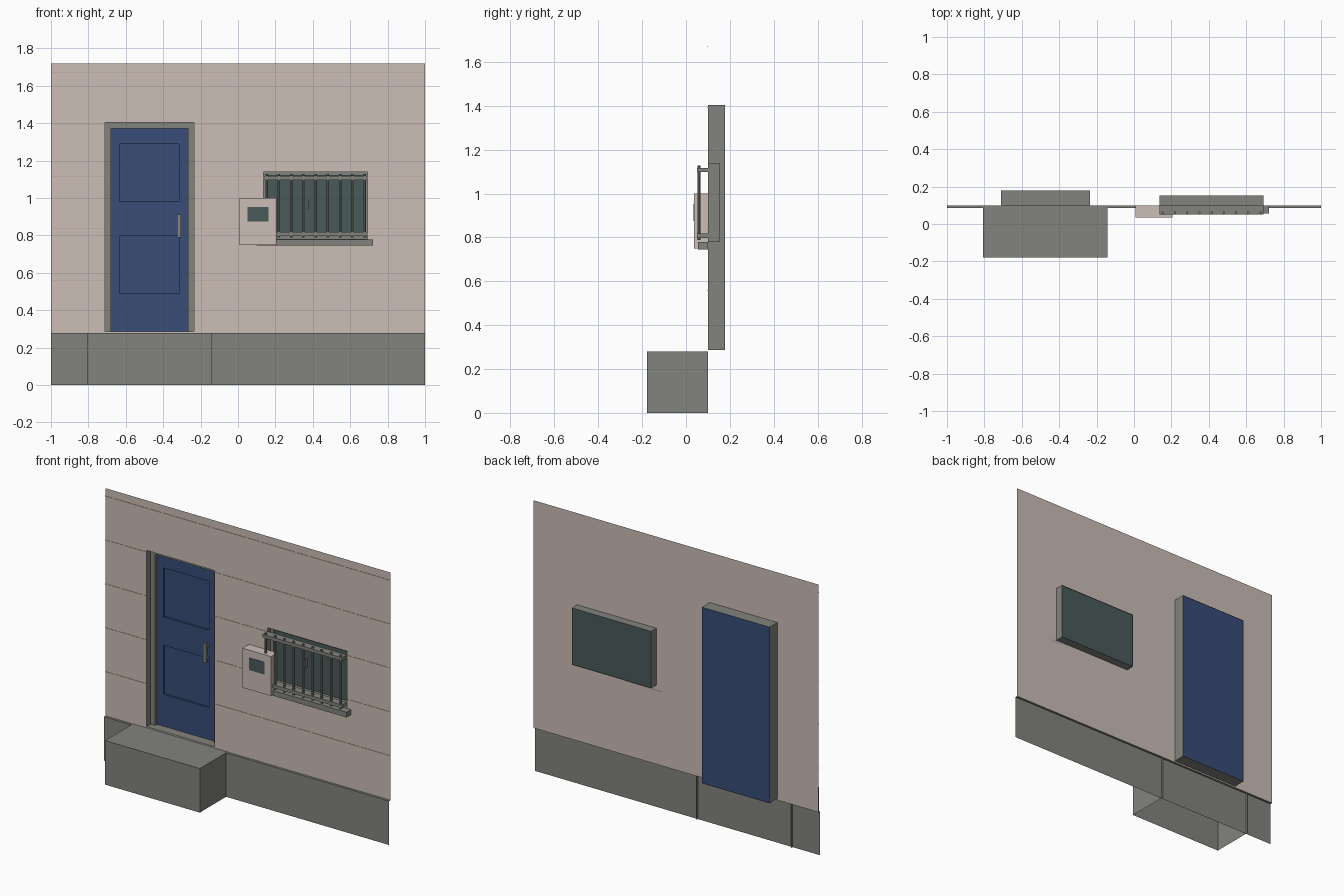
import bpy, bmesh
from mathutils import Matrix, Vector

old = bpy.data.objects.get("Cube")
if old:
    bpy.data.objects.remove(old, do_unlink=True)


def material(name, rgb):
    m = bpy.data.materials.new(name)
    m.use_nodes = True
    m.diffuse_color = (*rgb, 1)
    bsdf = next(n for n in m.node_tree.nodes if n.type == 'BSDF_PRINCIPLED')
    bsdf.inputs["Base Color"].default_value = (*rgb, 1)
    bsdf.inputs["Roughness"].default_value = 0.8
    return m


PLASTER = material("plaster", (0.60, 0.51, 0.47))
GREY = material("stone_grey", (0.225, 0.227, 0.205))
BLUE = material("door_blue", (0.041, 0.074, 0.185))
GLASS = material("dark_glass", (0.067, 0.102, 0.102))
TAN = material("joint_tan", (0.50, 0.38, 0.24))


def finish(name, bm, mat):
    bmesh.ops.remove_doubles(bm, verts=bm.verts, dist=0.0001)
    mesh = bpy.data.meshes.new(name)
    bm.to_mesh(mesh)
    bm.free()
    mesh.materials.append(mat)
    ob = bpy.data.objects.new(name, mesh)
    bpy.context.scene.collection.objects.link(ob)
    return ob


def quad(bm, *points):
    return bm.faces.new([bm.verts.new(p) for p in points])


def add_box(bm, x, y, z):
    size = Vector((x[1] - x[0], y[1] - y[0], z[1] - z[0]))
    mid = Vector((sum(x), sum(y), sum(z))) / 2
    bmesh.ops.create_cube(bm, size=1, matrix=Matrix.Translation(mid) @ Matrix.Diagonal((*size, 1)))


def box(name, mat, x, y, z):
    bm = bmesh.new()
    add_box(bm, x, y, z)
    return finish(name, bm, mat)


def sheet(bm, x, z, y, holes=()):
    """Upright sheet facing the front, with rectangular holes (x range, z range)."""
    xs = sorted({*x, *(v for h in holes for v in h[0])})
    zs = sorted({*z, *(v for h in holes for v in h[1])})
    for x0, x1 in zip(xs, xs[1:]):
        for z0, z1 in zip(zs, zs[1:]):
            cx, cz = (x0 + x1) / 2, (z0 + z1) / 2
            if not any(h[0][0] < cx < h[0][1] and h[1][0] < cz < h[1][1] for h in holes):
                quad(bm, (x0, y, z0), (x1, y, z0), (x1, y, z1), (x0, y, z1))


def tunnel(bm, x, z, y):
    """Four inward-facing sides of an opening."""
    corners = [(x[0], z[0]), (x[1], z[0]), (x[1], z[1]), (x[0], z[1])]
    for (xa, za), (xb, zb) in zip(corners, corners[1:] + corners[:1]):
        quad(bm, (xa, y[0], za), (xb, y[0], zb), (xb, y[1], zb), (xa, y[1], za))


def frame(name, mat, x, z, y, w, bottom=True):
    """Rectangular frame of four (or three) members."""
    bm = bmesh.new()
    add_box(bm, (x[0], x[0] + w), y, z)
    add_box(bm, (x[1] - w, x[1]), y, z)
    add_box(bm, (x[0] + w, x[1] - w), y, (z[1] - w, z[1]))
    if bottom:
        add_box(bm, (x[0] + w, x[1] - w), y, (z[0], z[0] + w))
    return finish(name, bm, mat)


WALL_Y, BASE_Y, BASE_TOP = 0.10, 0.085, 0.278
door_x, door_z = (-0.71, -0.236), (0.287, 1.403)
win_x, win_z = (0.137, 0.693), (0.78, 1.14)

# Plaster wall with door and window openings
bm = bmesh.new()
sheet(bm, (-1, 1), (BASE_TOP, 1.72), WALL_Y, [(door_x, door_z), (win_x, win_z)])
finish("wall", bm, PLASTER)

# Thin horizontal joints, interrupted by the openings
bm = bmesh.new()
for i in range(5):
    z = 0.558 + i * 0.278
    cuts = [-1]
    for ox, oz in ((door_x, door_z), (win_x, win_z)):
        if oz[0] < z < oz[1]:
            cuts += ox
    cuts.append(1)
    for x0, x1 in zip(cuts[::2], cuts[1::2]):
        add_box(bm, (x0, x1), (WALL_Y - 0.002, WALL_Y - 0.0005), (z - 0.002, z + 0.002))
finish("wall_joints", bm, TAN)

# Plinth with a narrow ledge
bm = bmesh.new()
sheet(bm, (-1, 1), (0, BASE_TOP), BASE_Y)
quad(bm, (-1, BASE_Y, BASE_TOP), (1, BASE_Y, BASE_TOP), (1, WALL_Y, BASE_TOP), (-1, WALL_Y, BASE_TOP))
finish("plinth", bm, GREY)

# Door step, open below and behind
bm = bmesh.new()
add_box(bm, (-0.807, -0.143), (-0.178, WALL_Y), (0, BASE_TOP + 0.001))
bm.normal_update()
bmesh.ops.delete(bm, geom=[f for f in bm.faces if f.normal.z < -0.5 or f.normal.y > 0.5], context='FACES')
finish("door_step", bm, GREY)

# Door: reveal, frame, leaf with two sunk panels, handle
bm = bmesh.new()
tunnel(bm, door_x, door_z, (WALL_Y, 0.178))
finish("door_reveal", bm, GREY)
frame("door_frame", GREY, door_x, door_z, (0.14, 0.172), 0.031, bottom=False)
panels = [((-0.634, -0.315), z) for z in ((0.49, 0.80), (0.98, 1.29))]
bm = bmesh.new()
sheet(bm, door_x, door_z, 0.16, panels)
for px, pz in panels:
    tunnel(bm, px, pz, (0.16, 0.17))
    sheet(bm, px, pz, 0.17)
sheet(bm, door_x, door_z, 0.175)
finish("door_leaf", bm, BLUE)
bm = bmesh.new()
add_box(bm, (-0.326, -0.306), (0.115, 0.13), (0.79, 0.913))
for z in (0.81, 0.88):
    add_box(bm, (-0.323, -0.309), (0.13, 0.16), (z, z + 0.014))
finish("door_handle", bm, GREY)

# Window: reveal, frame, glass, catch, sill
bm = bmesh.new()
tunnel(bm, win_x, win_z, (WALL_Y, 0.153))
finish("window_reveal", bm, GREY)
frame("window_frame", GREY, win_x, win_z, (0.13, 0.148), 0.02)
bm = bmesh.new()
sheet(bm, win_x, win_z, 0.149)
finish("window_glass", bm, GLASS)
box("window_catch", GREY, (0.377, 0.384), (0.125, 0.148), (0.94, 0.99))
box("window_sill", GREY, (0.10, 0.722), (0.055, WALL_Y), (0.745, 0.778))

# Window grille: two flat rails and nine round bars
for name, z in (("grille_top_rail", 1.097), ("grille_bottom_rail", 0.798)):
    box(name, GREY, (0.137, 0.693), (0.05, WALL_Y), (z, z + 0.02))
bm = bmesh.new()
for i in range(9):
    bmesh.ops.create_cone(bm, cap_ends=True, segments=8, radius1=0.007, radius2=0.007, depth=0.34,
                          matrix=Matrix.Translation((0.153 + i * 0.0655, 0.06, 0.958)))
finish("grille_bars", bm, GREY)

# Meter box with a small viewing pane
box("meter_box", PLASTER, (0.007, 0.207), (0.036, WALL_Y), (0.75, 1.0))
box("meter_pane", GLASS, (0.052, 0.162), (0.034, 0.037), (0.875, 0.953))
